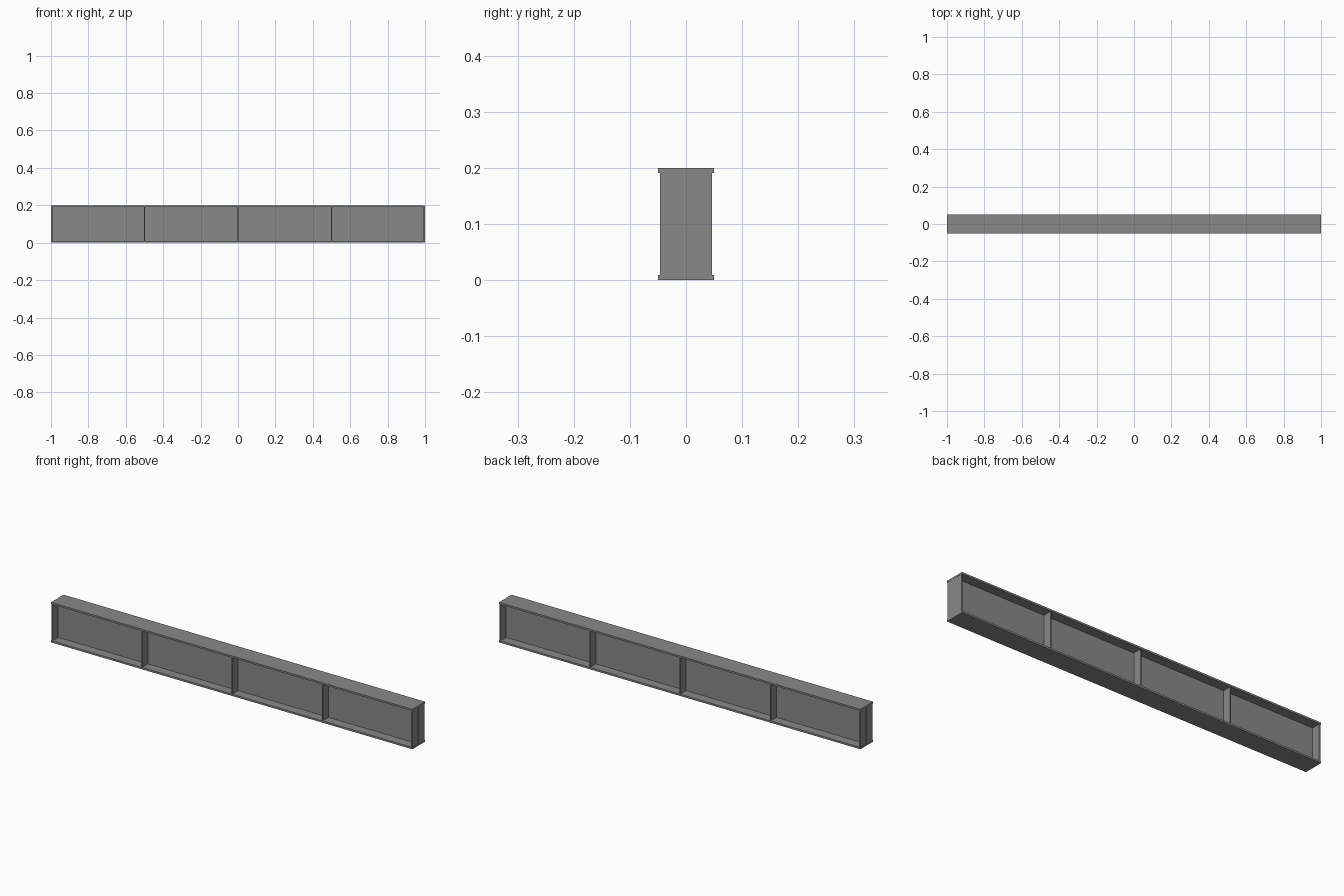
import bpy

if "Cube" in bpy.data.objects:
    bpy.data.objects.remove(bpy.data.objects["Cube"])

steel = bpy.data.materials.new("steel grey")
steel.diffuse_color = (0.25, 0.25, 0.25, 1)
steel.use_nodes = True
steel.node_tree.nodes["Principled BSDF"].inputs["Base Color"].default_value = steel.diffuse_color

LENGTH, WIDTH, HEIGHT = 2.0, 0.1, 0.2
FLANGE, WEB, PLATE = 0.009, 0.006, 0.006
INNER = HEIGHT - 2 * FLANGE


def box(name, size, centre):
    bpy.ops.mesh.primitive_cube_add(size=1, location=centre)
    ob = bpy.context.object
    ob.name = name
    ob.scale = size
    bpy.ops.object.transform_apply(location=False, rotation=False, scale=True)
    ob.data.materials.append(steel)
    return ob


# Flanges and web of the beam
box("bottom_flange", (LENGTH, WIDTH, FLANGE), (0, 0, FLANGE / 2))
box("top_flange", (LENGTH, WIDTH, FLANGE), (0, 0, HEIGHT - FLANGE / 2))
box("web", (LENGTH, WEB, INNER), (0, 0, HEIGHT / 2))

# Stiffener plates on both sides of the web, end ones just inside the ends
depth = 0.046 - WEB / 2
for i, x in enumerate((-0.996, -0.5, 0, 0.5, 0.996)):
    for side, s in (("front", -1), ("back", 1)):
        box(f"{side}_stiffener_{i + 1}", (PLATE, depth, INNER),
            (x, s * (WEB / 2 + depth / 2), HEIGHT / 2))
